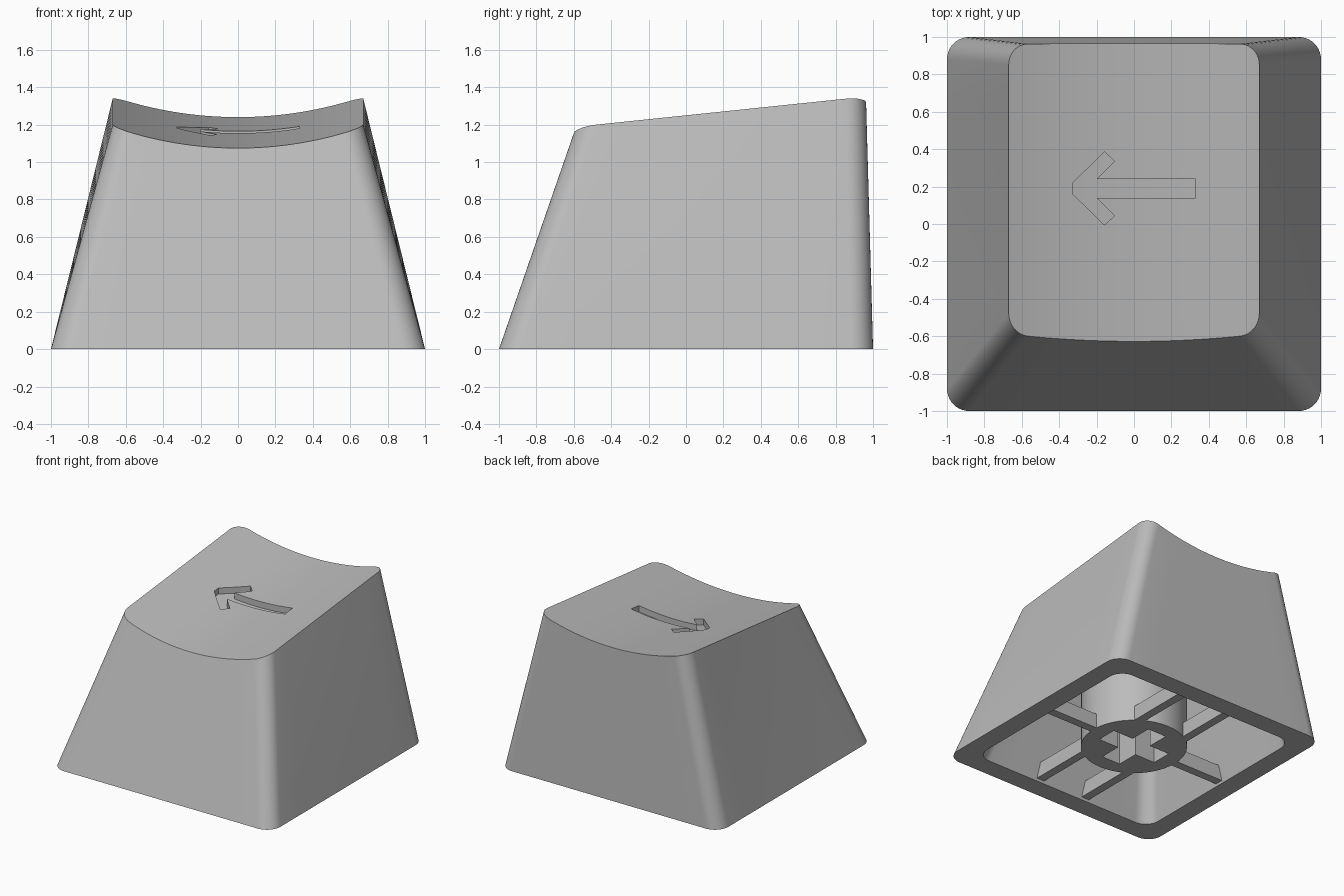
import bpy, bmesh, math
from mathutils import Vector

if "Cube" in bpy.data.objects:
    bpy.data.objects.remove(bpy.data.objects["Cube"])

SLOPE = 0.104          # backward tilt of the top
grey = bpy.data.materials.new("plain grey")
grey.use_nodes = True
COLOUR = (0.5, 0.5, 0.5, 1)
grey.diffuse_color = COLOUR
grey.node_tree.nodes["Principled BSDF"].inputs["Base Color"].default_value = COLOUR


def make_object(name, bm):
    bmesh.ops.recalc_face_normals(bm, faces=bm.faces)
    mesh = bpy.data.meshes.new(name)
    bm.to_mesh(mesh)
    bm.free()
    mesh.materials.append(grey)
    obj = bpy.data.objects.new(name, mesh)
    bpy.context.collection.objects.link(obj)
    return obj


def rounded_ring(half_x, y0, y1, radius, height, slope, corner=10, straight=8):
    """Rounded rectangle lying on a plane tilted along y."""
    corners = [(half_x, y1, 0), (-half_x, y1, 1), (-half_x, y0, 2), (half_x, y0, 3)]
    arcs = []
    for x, y, quarter in corners:
        cx, cy = x - math.copysign(radius, x), y - math.copysign(radius, y)
        angles = [(quarter + i / corner) * math.pi / 2 for i in range(corner + 1)]
        arcs.append([(cx + radius * math.cos(a), cy + radius * math.sin(a)) for a in angles])
    points = []
    for i, arc in enumerate(arcs):
        points += arc
        start, end = Vector(arc[-1]), Vector(arcs[(i + 1) % 4][0])
        points += [start.lerp(end, k / straight) for k in range(1, straight)]
    return [Vector((x, y, height + slope * y)) for x, y in points]


def loft(name, lower, upper, levels):
    bm = bmesh.new()
    rings = [[bm.verts.new(a + (b - a) * t) for a, b in zip(lower, upper)] for t in levels]
    count = len(lower)
    for r0, r1 in zip(rings, rings[1:]):
        for i in range(count):
            j = (i + 1) % count
            bm.faces.new((r0[i], r0[j], r1[j], r1[i]))
    bm.faces.new(rings[0])
    bm.faces.new(rings[-1])
    return make_object(name, bm)


def prism(name, points, offset):
    """Closed solid made by sweeping a polygon along an offset."""
    bm = bmesh.new()
    face = bm.faces.new([bm.verts.new(p) for p in points])
    swept = bmesh.ops.extrude_face_region(bm, geom=[face])["geom"]
    bmesh.ops.translate(bm, vec=offset, verts=[v for v in swept if isinstance(v, bmesh.types.BMVert)])
    return make_object(name, bm)


def box(name, x0, x1, y0, y1, z0, z1):
    return prism(name, [(x0, y0, z0), (x1, y0, z0), (x1, y1, z0), (x0, y1, z0)], (0, 0, z1 - z0))


def boolean(target, tool, operation="DIFFERENCE"):
    mod = target.modifiers.new("cut", "BOOLEAN")
    mod.operation, mod.solver, mod.object = operation, "EXACT", tool
    bpy.context.view_layer.objects.active = target
    bpy.ops.object.modifier_apply(modifier=mod.name)
    bpy.data.objects.remove(tool)


def dish(name, drop):
    """Solid above the hollow, cylindrical top surface."""
    half, depth, reach, steps = 0.67, 0.11, 0.85, 40
    radius = (half ** 2 + depth ** 2) / (2 * depth)
    arc = []
    for i in range(steps + 1):
        x = reach * (2 * i / steps - 1)
        z = 1.25 - depth + radius - math.sqrt(radius ** 2 - x * x) - drop
        arc.append((x, -1.3, z - 1.3 * SLOPE))
    return prism(name, arc + [(reach, -1.3, 2), (-reach, -1.3, 2)], (0, 2.6, 2.6 * SLOPE))


# Tapered shell with an inner cavity
shell = loft("keycap_shell",
             rounded_ring(1, -1, 1, 0.12, 0, 0),
             rounded_ring(0.67, -0.588, 0.962, 0.11, 1.25, SLOPE),
             [i / 8 for i in range(9)] + [1.1])
cavity = loft("cavity_cutter",
              rounded_ring(0.84, -0.84, 0.84, 0.12, 0, 0),
              rounded_ring(0.59, -0.53, 0.81, 0.1, 0.93, SLOPE),
              [-0.05] + [i / 5 for i in range(6)])
boolean(shell, dish("dish_cutter", 0))
boolean(shell, cavity)

# Engraved arrow following the curve of the top
MID = 0.19
upper = [(-0.33, 0.027), (-0.157, 0.196), (-0.105, 0.146), (-0.2, 0.05), (0.33, 0.05)]
outline = upper + [(x, -y) for x, y in reversed(upper)]
arrow = prism("arrow_cutter", [(x, MID + y, 0.9) for x, y in outline], (0, 0, 0.8))
boolean(arrow, dish("engraving_floor", 0.05), "INTERSECT")
boolean(shell, arrow)

# Round stem with a cross-shaped socket
BASE = 0.02
R = 0.4
stem = prism("stem", [(R * math.cos(i * math.pi / 24), R * math.sin(i * math.pi / 24), BASE)
                      for i in range(48)], (0, 0, 0.98))
LONG, THIN = 0.27, 0.085
for hx, hy in ((LONG, THIN), (THIN, LONG)):
    boolean(stem, box("socket_cutter", -hx, hx, -hy, hy, -0.1, 0.5))

# Thin braces between stem and walls
T = 0.035
braces = []
for s, side in ((1, "left"), (-1, "right")):
    x0, x1 = sorted((s * 0.36, s * 0.87))
    braces.append(box(side + "_brace", x0, x1, -T, T, BASE, BASE + 0.12))
    for f, end in ((1, "back"), (-1, "front")):
        y0, y1 = sorted((f * 0.3, f * 0.87))
        braces.append(box(f"{end}_{side}_brace", s * 0.22 - T, s * 0.22 + T, y0, y1, BASE, BASE + 0.12))

# Smooth curves, crisp edges
bpy.ops.object.select_all(action="DESELECT")
for obj in [shell, stem] + braces:
    obj.select_set(True)
bpy.context.view_layer.objects.active = shell
bpy.ops.object.shade_smooth_by_angle(angle=math.radians(30))
